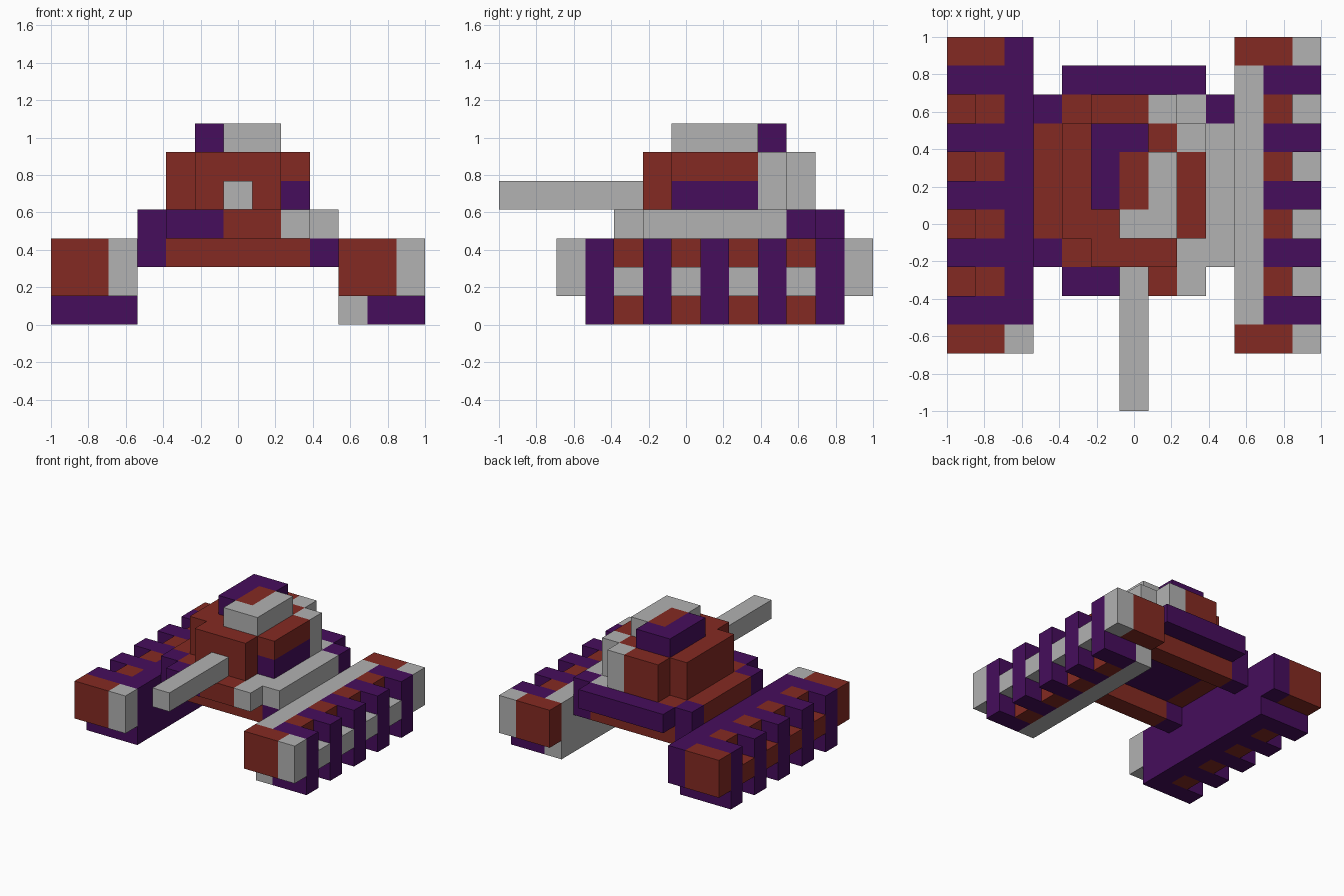
import bpy, bmesh

if "Cube" in bpy.data.objects:
    bpy.data.objects.remove(bpy.data.objects["Cube"])

U = 2 / 13  # one block of the 13 x 13 x 7 grid


def material(name, rgb):
    m = bpy.data.materials.new(name)
    m.diffuse_color = (*rgb, 1)
    m.use_nodes = True
    m.node_tree.nodes["Principled BSDF"].inputs["Base Color"].default_value = m.diffuse_color
    return m


RED, PURPLE, GREY = 0, 1, 2
MATS = [material("brick red", (0.231, 0.023, 0.016)),
        material("deep purple", (0.061, 0.004, 0.107)),
        material("light grey", (0.445, 0.445, 0.445))]


def part(name, boxes):
    """Boxes are (colour, x range, y range, z range) in whole blocks, last included."""
    bm = bmesh.new()
    for colour, xs, ys, zs in boxes:
        lo = (xs[0] * U - 1, ys[0] * U - 1, zs[0] * U)
        hi = ((xs[1] + 1) * U - 1, (ys[1] + 1) * U - 1, (zs[1] + 1) * U)
        verts = bmesh.ops.create_cube(bm, size=1)["verts"]
        for v in verts:
            v.co = [(hi if c > 0 else lo)[i] for i, c in enumerate(v.co)]
        for f in {f for v in verts for f in v.link_faces}:
            f.material_index = colour
    mesh = bpy.data.meshes.new(name)
    bm.to_mesh(mesh)
    bm.free()
    for m in MATS:
        mesh.materials.append(m)
    bpy.context.collection.objects.link(bpy.data.objects.new(name, mesh))


def track(side, mirror, wall, hub, ends):
    def span(a, b):
        return (12 - b, 12 - a) if mirror else (a, b)
    # inner wall and the raised tread ribs
    part(side + "_track_wall", [(wall, span(2, 2), (3, 11), (0, 2))])
    part(side + "_track_ribs",
         [(PURPLE, span(0, 1), (y, y), (0, 2)) for y in range(3, 12, 2)])
    # recessed belt with a wheel block between ribs
    part(side + "_track_belt",
         [(RED, span(1, 1), (y, y), (0, 2)) for y in range(4, 11, 2)])
    part(side + "_track_wheels",
         [(hub, span(0, 0), (y, y), (1, 1)) for y in range(4, 11, 2)])
    # overhanging front and back ends
    for label, y, cols in (("front", 2, ends[0]), ("back", 12, ends[1])):
        part(side + "_track_" + label + "_end",
             [(c, span(i, i), (y, y), (1, 2)) for i, c in enumerate(cols)])


track("left", False, PURPLE, RED, [(RED, RED, GREY), (RED, RED, PURPLE)])
track("right", True, GREY, GREY, [(GREY, RED, RED), (GREY, RED, RED)])

# cross beams joining the tracks
for label, y in (("front", 5), ("back", 10)):
    part(label + "_cross_beam", [(PURPLE, (3, 3), (y, y), (2, 2)),
                                 (RED, (4, 8), (y, y), (2, 2)),
                                 (PURPLE, (9, 9), (y, y), (2, 2))])

# hull deck
D = (3, 3)
part("hull_front", [(PURPLE, (4, 5), (4, 4), D), (RED, (6, 7), (4, 4), D),
                    (GREY, (8, 8), (4, 4), D)])
part("hull_left_side", [(PURPLE, (3, 3), (5, 5), D), (RED, (3, 3), (6, 9), D),
                        (PURPLE, (3, 3), (10, 10), D)])
part("hull_right_side", [(GREY, (9, 9), (5, 9), D), (PURPLE, (9, 9), (10, 10), D)])
part("hull_deck", [(RED, (4, 7), (5, 5), D), (GREY, (8, 8), (5, 5), D),
                   (PURPLE, (4, 8), (6, 9), D),
                   (RED, (4, 7), (10, 10), D), (GREY, (8, 8), (10, 10), D)])
part("hull_back", [(PURPLE, (4, 8), (11, 11), D)])

# turret with cut corners
T = (4, 5)
part("turret", [(RED, (5, 7), (5, 5), T), (RED, (4, 7), (6, 9), T),
                (PURPLE, (8, 8), (6, 8), (4, 4)), (RED, (8, 8), (6, 8), (5, 5)),
                (GREY, (8, 8), (9, 9), T),
                (RED, (5, 6), (10, 10), T), (GREY, (7, 7), (10, 10), T)])

# hatch on the turret roof
H = (6, 6)
part("hatch", [(GREY, (6, 7), (6, 6), H), (GREY, (7, 7), (7, 8), H),
               (RED, (6, 6), (7, 8), H), (PURPLE, (5, 5), (7, 9), H),
               (PURPLE, (6, 6), (9, 9), H)])

# gun barrel
part("gun_barrel", [(GREY, (6, 6), (0, 4), (4, 4))])
